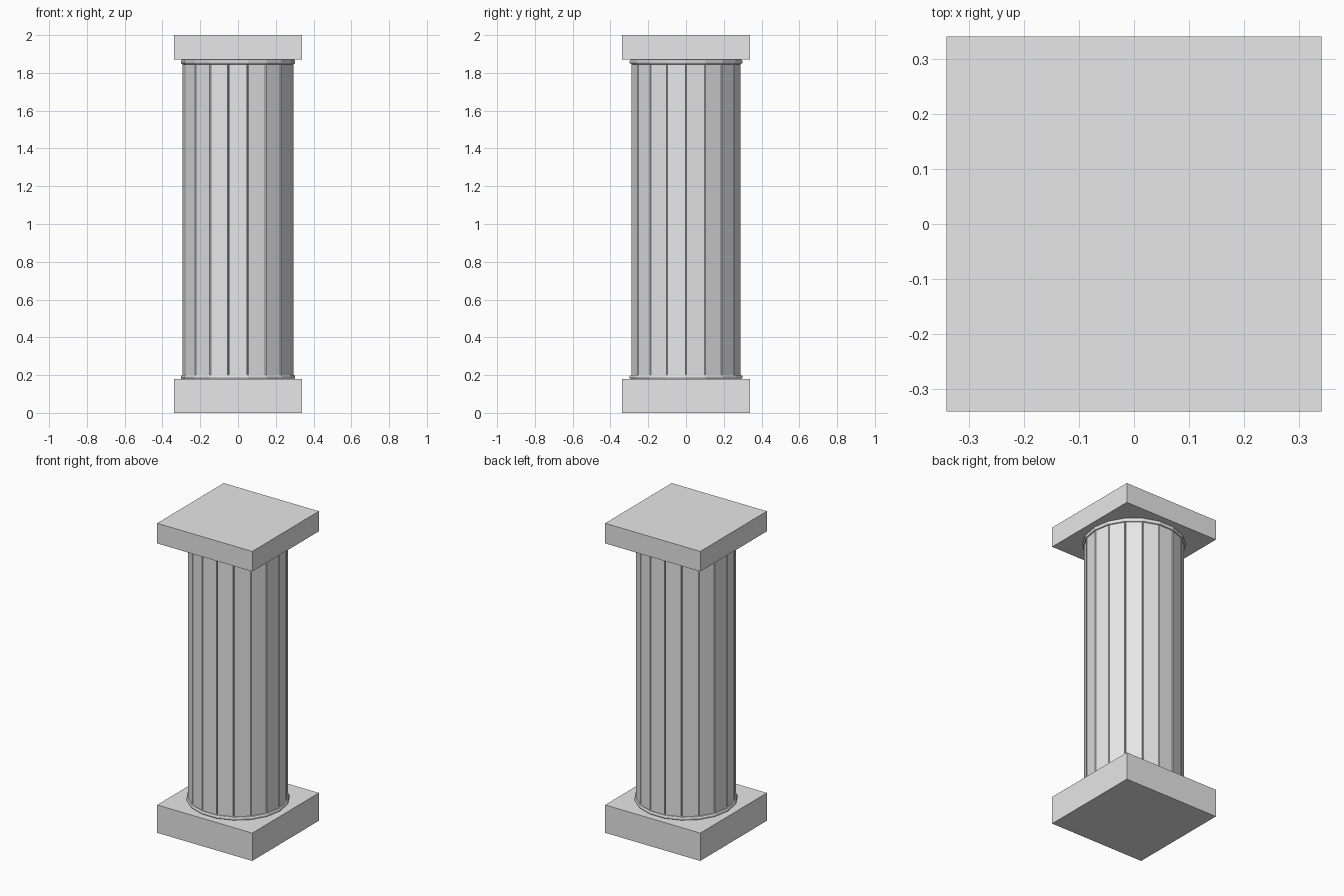
import bpy, bmesh, math

if "Cube" in bpy.data.objects:
    bpy.data.objects.remove(bpy.data.objects["Cube"])

SIDES = 18
stone = bpy.data.materials.new("grey_stone")
stone.diffuse_color = (0.8, 0.8, 0.8, 1)
stone.use_nodes = True
stone.node_tree.nodes["Principled BSDF"].inputs["Base Color"].default_value = stone.diffuse_color


def finish(name, bm):
    bmesh.ops.recalc_face_normals(bm, faces=bm.faces)
    mesh = bpy.data.meshes.new(name)
    bm.to_mesh(mesh)
    bm.free()
    mesh.materials.append(stone)
    bpy.context.collection.objects.link(bpy.data.objects.new(name, mesh))


def polar(r, a, z):
    return (r * math.cos(a), r * math.sin(a), z)


def loft(name, rings):
    """Skin a stack of closed rings and cap both ends."""
    bm = bmesh.new()
    rows = [[bm.verts.new(p) for p in ring] for ring in rings]
    n = len(rows[0])
    for low, high in zip(rows, rows[1:]):
        for i in range(n):
            j = (i + 1) % n
            bm.faces.new((low[i], low[j], high[j], high[i]))
    bm.faces.new(rows[0])
    bm.faces.new(rows[-1])
    finish(name, bm)


def block(name, z0, z1, half=0.34):
    bm = bmesh.new()
    bmesh.ops.create_cube(bm, size=1)
    for v in bm.verts:
        v.co = (v.co.x * 2 * half, v.co.y * 2 * half, z1 if v.co.z > 0 else z0)
    finish(name, bm)


# Square plinth and top slab
block("base_plinth", 0, 0.18)
block("top_slab", 1.87, 2)


# Shaft: flat staves separated by narrow grooves
def shaft_ring(z):
    ring = []
    for i in range(SIDES):
        a = math.tau * i / SIDES
        ring += [polar(0.293, a - 0.013, z), polar(0.284, a, z),
                 polar(0.293, a + 0.013, z)]
    return ring


loft("fluted_shaft", [shaft_ring(0.18), shaft_ring(1.87)])


# Rounded collars where the shaft meets the blocks
def collar(name, z0, z1):
    profile = [(0.292, 0), (0.299, 0.1), (0.303, 0.35),
               (0.303, 0.65), (0.299, 0.9), (0.292, 1)]
    loft(name, [[polar(r, math.tau * i / SIDES, z0 + t * (z1 - z0))
                 for i in range(SIDES)] for r, t in profile])


collar("lower_collar", 0.178, 0.202)
collar("upper_collar", 1.845, 1.872)
